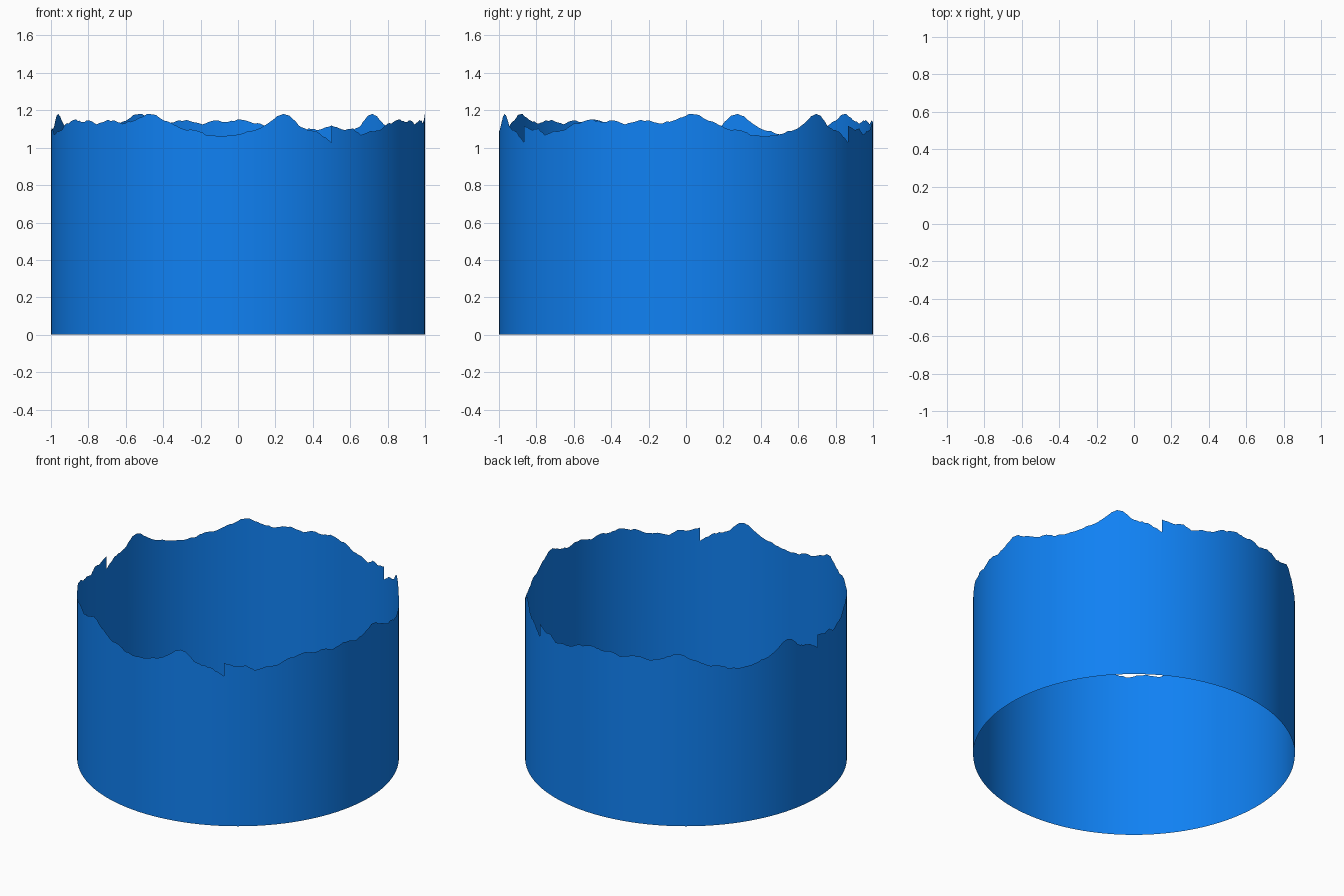
import bpy, bmesh, math, random

if "Cube" in bpy.data.objects:
    bpy.data.objects.remove(bpy.data.objects["Cube"])

random.seed(4)

# Ragged rim of one 120 degree section: (angle in degrees, height)
RIM = [(0, 1.12), (2, 1.11), (5, 1.095), (8, 1.10), (11, 1.07), (14, 1.085),
       (17, 1.085), (20, 1.10), (23, 1.125), (26, 1.135), (29.5, 1.155),
       (33, 1.135), (37, 1.145), (41, 1.125), (45, 1.145), (48, 1.148),
       (52, 1.128), (56, 1.145), (59, 1.165), (61.5, 1.183), (64.5, 1.17),
       (67, 1.145), (70, 1.125), (73, 1.10), (77, 1.09), (81, 1.067),
       (85, 1.057), (90, 1.072), (94, 1.09), (98, 1.115), (101, 1.155),
       (104, 1.183), (106, 1.175), (109, 1.12), (112, 1.095), (115, 1.085),
       (117, 1.06), (120, 1.03)]
SECTIONS, SPAN, STEPS = 3, 120, 120


def rim_height(u):
    for (a, za), (b, zb) in zip(RIM, RIM[1:]):
        if u <= b:
            return za + (zb - za) * (u - a) / (b - a)
    return RIM[-1][1]


# Fine roughness is shared by all sections
heights = [rim_height(SPAN * i / STEPS) + random.uniform(-0.004, 0.004)
           for i in range(STEPS + 1)]

# Open cylindrical wall, three repeated sections with a step at each seam
bm = bmesh.new()
for s in range(SECTIONS):
    prev = None
    for i, z in enumerate(heights):
        t = math.radians(60 + SPAN * s + SPAN * i / STEPS)
        x, y = math.cos(t), math.sin(t)
        col = (bm.verts.new((x, y, 0)), bm.verts.new((x, y, z)))
        if prev:
            bm.faces.new((prev[0], col[0], col[1], prev[1]))
        prev = col
bmesh.ops.remove_doubles(bm, verts=bm.verts[:], dist=0.0005)
for f in bm.faces:
    f.smooth = True

mesh = bpy.data.meshes.new("ragged_wall")
bm.to_mesh(mesh)
bm.free()
wall = bpy.data.objects.new("ragged_wall", mesh)
bpy.context.collection.objects.link(wall)

# Blue surface
blue = bpy.data.materials.new("blue")
blue.diffuse_color = (0.005, 0.22, 0.9, 1)
blue.use_nodes = True
blue.node_tree.nodes["Principled BSDF"].inputs["Base Color"].default_value = blue.diffuse_color
mesh.materials.append(blue)
